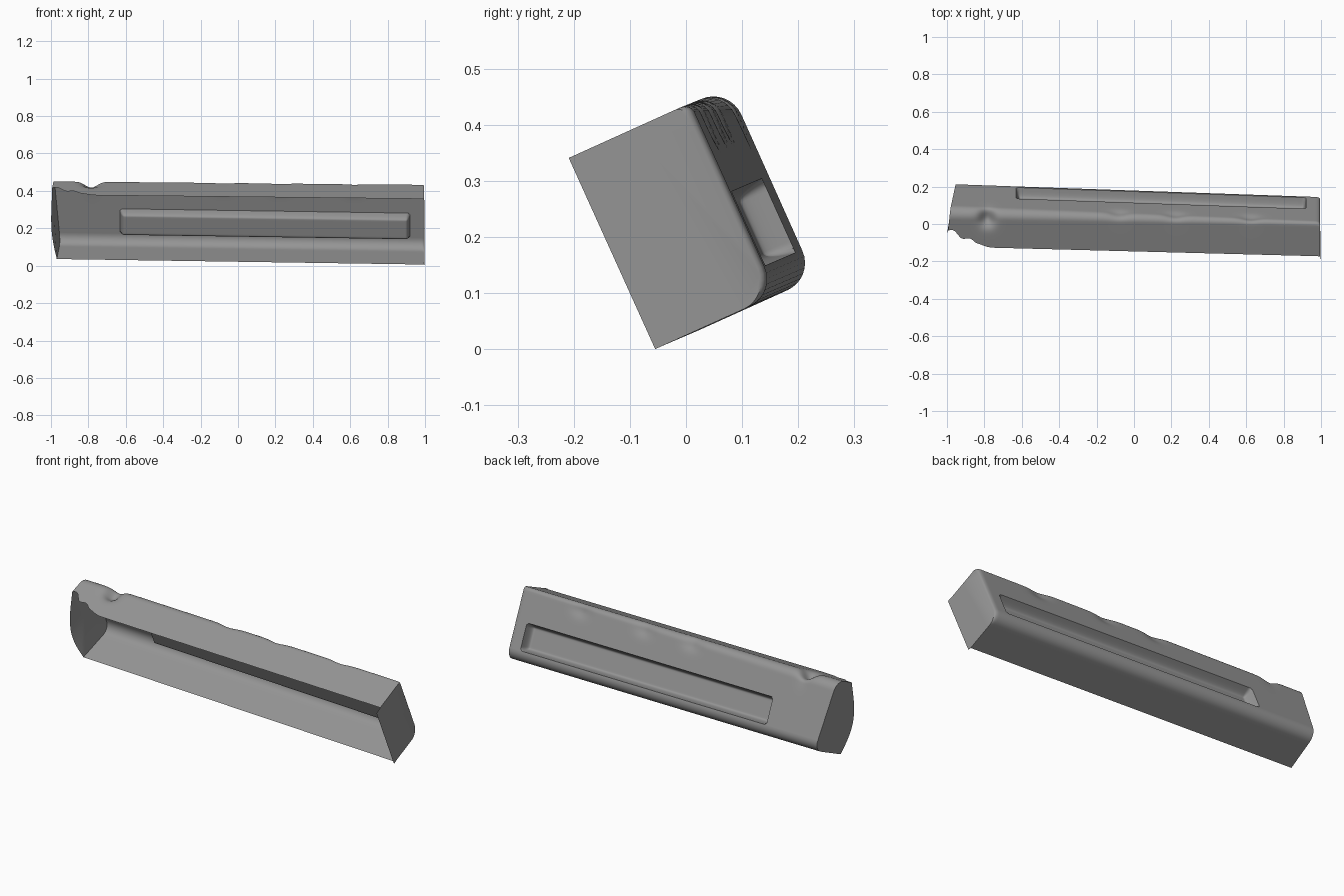
import bpy, bmesh, math

if "Cube" in bpy.data.objects:
    bpy.data.objects.remove(bpy.data.objects["Cube"])

D, H = 0.237, 0.374          # depth and height of the tilted section
CU, SU = 0.911, 0.412        # tilt of the section (depth direction)
SLOT_X, SLOT_V = (-0.63, 0.92), (0.055, 0.200)

def place(x, u, v):
    """Section coordinates to world; the long axis drifts slightly."""
    oy, oz = -0.020 - 0.035 * x, 0.015 - 0.015 * x
    return (x, oy + CU * u - SU * v, oz + SU * u + CU * v)

def lin(a, b, n):
    return [a + (b - a) * i / n for i in range(n + 1)]

def smooth(t):
    t = max(0.0, min(1.0, t))
    return t * t * (3 - 2 * t)

def gauss(d, s):
    return math.exp(-(d / s) ** 2)

def lip(x):
    """Where the top wall starts: scooped near the left end."""
    ragged = 0.008 * math.sin(70 * x) * smooth((-0.82 - x) / 0.05)
    scoop = 0.06 * smooth((-0.75 - x) / 0.2) + 0.04 * smooth((-0.92 - x) / 0.08)
    return 0.023 + 0.017 * (x + 0.75) / 1.75 + scoop + ragged

def slot_depth(x, v):
    """Sunken slot with rounded corners and a soft floor edge."""
    w, r = 0.024, 0.022
    cx, hx = sum(SLOT_X) / 2, (SLOT_X[1] - SLOT_X[0]) / 2
    cv, hv = sum(SLOT_V) / 2, (SLOT_V[1] - SLOT_V[0]) / 2
    qx, qv = abs(x - cx) - hx + r, abs(v - cv) - hv + r
    d = math.hypot(max(qx, 0), max(qv, 0)) + min(max(qx, qv), 0) - r
    t = max(0.0, min(1.0, -d / w))
    return 0.053 * (1 - (1 - t) ** 2.5)

def section(x):
    """Open trough profile: bottom wall, back wall, top wall."""
    rb = 0.053
    rt = 0.037 - 0.018 * x
    pts = [(u, 0.0) for u in lin(0.015, D - rb, 10)]
    pts += [(D - rb + rb * math.sin(a), rb - rb * math.cos(a))
            for a in lin(0, math.pi / 2, 8)[1:]]
    vs = [SLOT_V[0]]
    vs += lin(SLOT_V[0], SLOT_V[0] + 0.024, 6)[1:]
    vs += lin(SLOT_V[0] + 0.024, SLOT_V[1] - 0.024, 12)[1:]
    vs += lin(SLOT_V[1] - 0.024, SLOT_V[1], 6)[1:]
    vs += lin(SLOT_V[1], H - rt, 14)[1:]
    pts += [(D - slot_depth(x, v), v) for v in vs]
    pts += [(D - rt + rt * math.sin(a), H - rt + rt * math.cos(a))
            for a in lin(math.pi / 2, 0, 8)[1:]]
    pts += [(u, H) for u in lin(D - rt, lip(x), 16)[1:]]
    out = []
    for u, v in pts:
        # shallow finger dents along the upper back edge
        for fx in (-0.08, 0.22, 0.62):
            g = gauss(x - fx, 0.05) * gauss(v - 0.34, 0.035) * gauss(u - D, 0.06)
            u, v = u - 0.012 * g, v - 0.003 * g
        # deep round dent near the left end
        g = gauss(x + 0.79, 0.042) * gauss(u - 0.195, 0.045) * gauss(v - H, 0.07)
        u, v = u - 0.015 * g, v - 0.042 * g
        # rounded right end
        t = max(0.0, (x - 0.97) / 0.025)
        u -= 0.012 * (1 - math.sqrt(max(0.0, 1 - t * t))) * smooth(u / D)
        out.append((u, v))
    return out

def left_x(u, v):
    """Slanted, slightly bulging left end."""
    front = 1 - u / D
    return -0.95 - 0.033 * v / H - 0.02 * front - 0.014 * front * math.sin(math.pi * v / H)

def make(name, bm):
    bmesh.ops.recalc_face_normals(bm, faces=bm.faces)
    me = bpy.data.meshes.new(name)
    bm.to_mesh(me)
    bm.free()
    ob = bpy.data.objects.new(name, me)
    bpy.context.collection.objects.link(ob)
    mat = bpy.data.materials.new("dark_grey")
    mat.diffuse_color = (0.3, 0.3, 0.3, 1)
    mat.use_nodes = True
    mat.node_tree.nodes["Principled BSDF"].inputs["Base Color"].default_value = mat.diffuse_color
    me.materials.append(mat)
    bpy.context.view_layer.objects.active = ob
    ob.select_set(True)
    bpy.ops.object.shade_smooth_by_angle(angle=math.radians(35))
    ob.select_set(False)
    return ob

# Trough shell with sunken slot and dents
xs = lin(-1, SLOT_X[0] - 0.005, 50)
xs += lin(SLOT_X[0], SLOT_X[0] + 0.024, 6)
xs += lin(SLOT_X[0] + 0.03, SLOT_X[1] - 0.03, 90)
xs += lin(SLOT_X[1] - 0.024, SLOT_X[1], 6)
xs += lin(SLOT_X[1] + 0.005, 0.97, 4) + lin(0.975, 0.995, 5)
bm = bmesh.new()
rows = []
for x in xs:
    k = max(0.0, (-0.7 - x) / 0.3)      # blend rows into the slanted end
    rows.append([bm.verts.new(place(x + k * (left_x(u, v) + 1), u, v))
                 for u, v in section(x)])
for a, b in zip(rows, rows[1:]):
    for i in range(len(a) - 1):
        bm.faces.new((a[i], a[i + 1], b[i + 1], b[i]))

# Left end wall with a curved free edge
ring = section(-1)
u0, u1 = ring[0][0], ring[-1][0]
edge = [(u1 + (u0 - u1) * t - 0.045 * math.sin(math.pi * t), H * (1 - t))
        for t in lin(0, 1, 14)[1:-1]]
loop = rows[0] + [bm.verts.new(place(left_x(u, v), u, v)) for u, v in edge]
mid = bm.verts.new(place(left_x(0.13, 0.19), 0.13, 0.19))
for i in range(len(loop)):
    bm.faces.new((loop[i], loop[(i + 1) % len(loop)], mid))

# Flat right end wall reaching past the trough lips
corners = [bm.verts.new(place(0.997, u, v)) for u, v in ((0, H), (0, 0))]
bm.faces.new(rows[-1] + corners)
make("trough_shell", bm)
